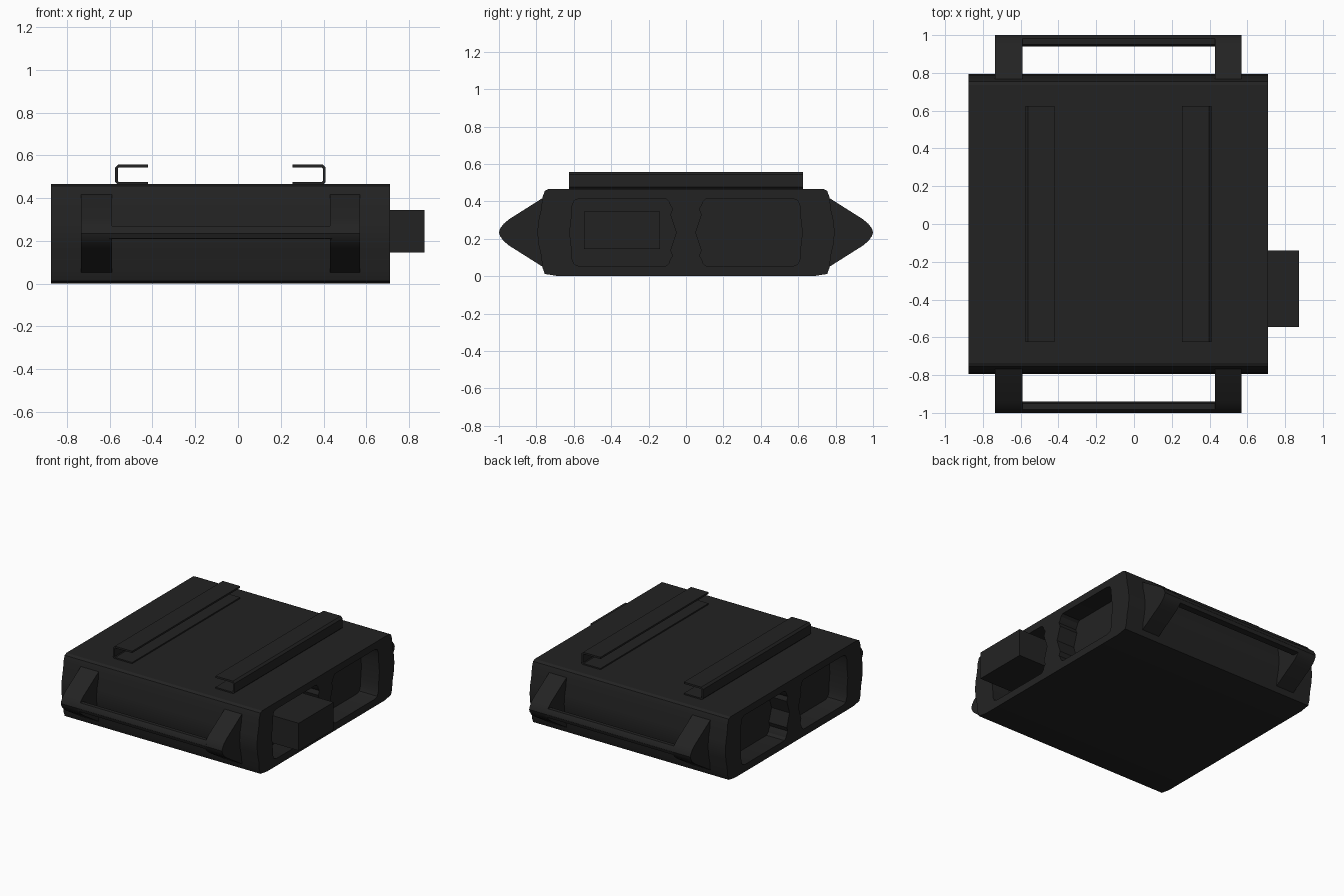
import bpy, bmesh, math
from mathutils import Vector

cube = bpy.data.objects.get("Cube")
if cube:
    bpy.data.objects.remove(cube, do_unlink=True)

black = bpy.data.materials.new("matte black")
black.use_nodes = True
COLOUR = (0.0165, 0.0165, 0.0165, 1)
black.diffuse_color = COLOUR
black.node_tree.nodes["Principled BSDF"].inputs["Base Color"].default_value = COLOUR

MID = 0.234            # height of the body's plane of symmetry
X0, X1 = -0.875, 0.71  # body ends


def prism(name, outline, lo, hi, axis="x"):
    """Extrude a closed outline: (y, z) along x, or (x, z) along y."""
    def place(p, t):
        return Vector((t, p[0], p[1])) if axis == "x" else Vector((p[0], t, p[1]))
    bm = bmesh.new()
    a = [bm.verts.new(place(p, lo)) for p in outline]
    b = [bm.verts.new(place(p, hi)) for p in outline]
    bm.faces.new(a)
    bm.faces.new(b[::-1])
    n = len(outline)
    for i in range(n):
        j = (i + 1) % n
        bm.faces.new((a[i], b[i], b[j], a[j]))
    bmesh.ops.recalc_face_normals(bm, faces=bm.faces)
    mesh = bpy.data.meshes.new(name)
    bm.to_mesh(mesh)
    bm.free()
    mesh.materials.append(black)
    obj = bpy.data.objects.new(name, mesh)
    bpy.context.collection.objects.link(obj)
    return obj


def activate(obj):
    bpy.ops.object.select_all(action="DESELECT")
    obj.select_set(True)
    bpy.context.view_layer.objects.active = obj


def smooth(obj, angle=25):
    activate(obj)
    bpy.ops.object.shade_smooth_by_angle(angle=math.radians(angle))


def mirror_z(half):
    """Complete an upper outline with its reflection below MID."""
    return half + [(y, 2 * MID - z) for y, z in reversed(half) if z != MID]


def flip(outline, s):
    return [(s * y, z) for y, z in outline]


# Body: barrel-fronted slab
side = [(0.735, 0.466), (0.755, 0.456), (0.768, 0.42), (0.774, 0.36),
        (0.788, 0.3), (0.795, MID)]
right = mirror_z(side)
right[-1] = (0.68, 0)
body = prism("body", right + flip(right[::-1], -1), X0, X1)

# Recesses in both ends, with a pinched divider between them
outer = [(0.57, 0.415), (0.597, 0.405), (0.61, 0.375), (0.612, 0.32), (0.622, MID)]
inner = [(0.11, 0.415), (0.092, 0.4), (0.085, 0.38), (0.072, 0.36),
         (0.084, 0.33), (0.052, MID)]
pocket = mirror_z(outer) + mirror_z(inner)[::-1]
DEPTH = 0.145
for s in (-1, 1):
    for lo, hi in ((X0 - 0.1, X0 + DEPTH), (X1 - DEPTH, X1 + 0.1)):
        cutter = prism("recess_cutter", flip(pocket, s), lo, hi)
        cutter.hide_render = True
        mod = body.modifiers.new("recess", "BOOLEAN")
        mod.operation = "DIFFERENCE"
        mod.solver = "EXACT"
        mod.object = cutter
        activate(body)
        bpy.ops.object.modifier_apply(modifier=mod.name)
        bpy.data.objects.remove(cutter, do_unlink=True)
smooth(body)

# Handles front and back: two wedge arms joined by a grip bar
arm = mirror_z([(0.72, 0.44), (0.755, 0.425), (0.945, 0.305), (0.975, 0.28),
                (0.993, 0.255), (1.0, MID)])
bar = [(0.94, 0.215), (0.95, 0.268), (0.982, 0.27), (0.994, 0.255),
       (1.0, MID), (0.992, 0.21), (0.945, 0.208)]
for s, where in ((-1, "front"), (1, "back")):
    for lo, hi, end in ((-0.735, -0.59, "right"), (0.43, 0.57, "left")):
        smooth(prism(f"{where}_handle_arm_{end}", flip(arm, s), lo, hi))
    smooth(prism(f"{where}_handle_bar", flip(bar, s), -0.6, 0.44))

# Top rails: thin C channels opening towards each other
T, B, H, W = 0.013, 0.462, 0.557, 0.155
R = 0.014
channel = [(W, B), (R, B), (0, B + R), (0, H - R), (R, H), (W, H), (W, H - T),
           (R + 0.004, H - T), (T, H - R - 0.004), (T, B + R + 0.004),
           (R + 0.004, B + T), (W, B + T)]
for name, x, s in (("rail_right", -0.575, 1), ("rail_left", 0.41, -1)):
    prism(name, [(x + s * u, z) for u, z in channel], -0.625, 0.625, "y")

# Connector block standing in the left front recess
prism("connector_block", [(-0.545, 0.145), (-0.14, 0.145), (-0.14, 0.345),
                          (-0.545, 0.345)], X1 - DEPTH - 0.01, 0.873)
